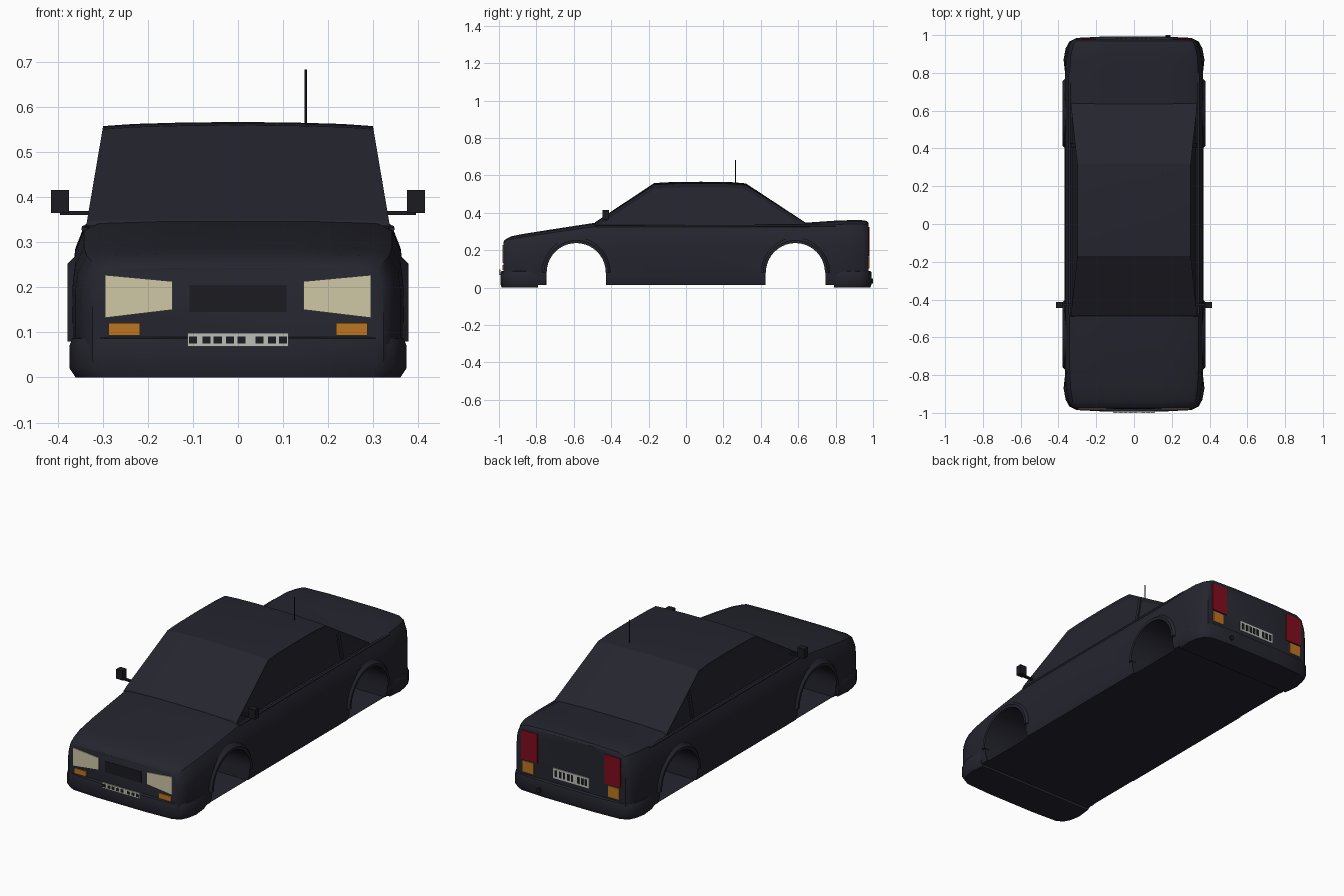
import bpy, bmesh, math
from mathutils import Vector

cube = bpy.data.objects.get("Cube")
if cube:
    bpy.data.objects.remove(cube, do_unlink=True)


def material(name, r, g, b):
    m = bpy.data.materials.new(name)
    m.use_nodes = True
    m.diffuse_color = (r, g, b, 1)
    bsdf = next(n for n in m.node_tree.nodes if n.type == "BSDF_PRINCIPLED")
    bsdf.inputs["Base Color"].default_value = (r, g, b, 1)
    return m


PAINT = material("midnight paint", 0.018, 0.018, 0.028)
TRIM = material("black trim", 0.011, 0.011, 0.015)
CREAM = material("headlight cream", 0.62, 0.57, 0.38)
ORANGE = material("indicator orange", 0.5, 0.18, 0.015)
RED = material("tail light red", 0.22, 0.004, 0.013)
WHITE = material("plate white", 0.5, 0.51, 0.46)


def finish(name, bm, mat, smooth=None):
    bmesh.ops.recalc_face_normals(bm, faces=bm.faces[:])
    me = bpy.data.meshes.new(name)
    bm.to_mesh(me)
    bm.free()
    me.materials.append(mat)
    ob = bpy.data.objects.new(name, me)
    bpy.context.collection.objects.link(ob)
    if smooth:
        select(ob)
        bpy.ops.object.shade_smooth_by_angle(angle=math.radians(smooth))
    return ob


def select(ob):
    bpy.ops.object.select_all(action="DESELECT")
    ob.select_set(True)
    bpy.context.view_layer.objects.active = ob


def loft(name, rings, mat, smooth=None):
    """Skin closed rings of equal length and cap both ends."""
    bm = bmesh.new()
    vs = [[bm.verts.new(p) for p in ring] for ring in rings]
    n = len(rings[0])
    for a, b in zip(vs, vs[1:]):
        for i in range(n):
            j = (i + 1) % n
            bm.faces.new((a[i], a[j], b[j], b[i]))
    bm.faces.new(vs[0])
    bm.faces.new(vs[-1])
    return finish(name, bm, mat, smooth)


def box(name, x0, x1, y0, y1, z0, z1, mat):
    return loft(name, [[(x0, y0, z), (x1, y0, z), (x1, y1, z), (x0, y1, z)]
                       for z in (z0, z1)], mat)


def plate(name, corners, y, mat, depth=0.004):
    """Thin panel in the xz plane, centred on y."""
    return loft(name, [[(x, y + d, z) for x, z in corners] for d in (-depth, depth)], mat)


def rect(x0, x1, z0, z1):
    return [(x0, z0), (x1, z0), (x1, z1), (x0, z1)]


def rod(name, a, b, r, mat, sides=8):
    a, b = Vector(a), Vector(b)
    q = (b - a).to_track_quat("Z", "Y")
    circle = [q @ Vector((r * math.cos(t), r * math.sin(t), 0))
              for t in (math.tau * i / sides for i in range(sides))]
    return loft(name, [[p + c for c in circle] for p in (a, b)], mat, 50)


# Lower body: stations along the length (y, half width, top height)
STATIONS = [(-0.977, 0.322, 0.243), (-0.968, 0.335, 0.256), (-0.935, 0.35, 0.274),
            (-0.87, 0.361, 0.287), (-0.75, 0.367, 0.306), (-0.49, 0.367, 0.346),
            (0, 0.367, 0.349), (0.64, 0.367, 0.347), (0.8, 0.366, 0.358),
            (0.89, 0.36, 0.361), (0.945, 0.346, 0.36), (0.968, 0.333, 0.356),
            (0.976, 0.322, 0.345)]
SECTION = [(0.97, 0), (1, 0.1), (1, 0.62), (0.985, 0.79), (0.93, 0.94), (0.84, 0.985), (0.4, 1)]


def body_ring(y, w, top):
    half = [(w * f, y, 0.015 + (top - 0.015) * h) for f, h in SECTION]
    return half + [(-x, yy, z) for x, yy, z in reversed(half)]


body = loft("body_shell", [body_ring(*s) for s in STATIONS], PAINT)

# Wheel arches cut right through, with flared lips
ARCH_Z, ARCH_R = 0.08, 0.16
angles = [math.pi * i / 20 for i in range(21)]
for end, cy in (("front", -0.587), ("rear", 0.585)):
    outline = [(cy + ARCH_R * math.cos(a), ARCH_Z + ARCH_R * math.sin(a)) for a in angles]
    outline += [(cy - ARCH_R, -0.1), (cy + ARCH_R, -0.1)]
    cutter = loft("arch_cutter", [[(x, y, z) for y, z in outline] for x in (-0.6, 0.6)], PAINT)
    cutter.hide_render = True
    select(body)
    cut = body.modifiers.new("arch", "BOOLEAN")
    cut.operation, cut.solver, cut.object = "DIFFERENCE", "EXACT", cutter
    bpy.ops.object.modifier_apply(modifier=cut.name)
    bpy.data.objects.remove(cutter, do_unlink=True)
    for side, s in (("left", 1), ("right", -1)):
        lip = [(0.158, 0.345), (0.158, 0.377), (0.172, 0.378), (0.192, 0.358)]
        loft(f"{end}_{side}_arch_lip",
             [[(s * x, cy + r * math.cos(a), ARCH_Z + r * math.sin(a)) for r, x in lip]
              for a in angles], PAINT, 40)
select(body)
bpy.ops.object.shade_smooth_by_angle(angle=math.radians(32))

# Thin underside panel
bm = bmesh.new()
bm.faces.new([bm.verts.new(p) for p in
              ((-0.35, -0.9, 0.013), (-0.35, 0.9, 0.013), (0.35, 0.9, 0.013), (0.35, -0.9, 0.013))])
finish("floor_panel", bm, PAINT)

# Cabin: side profile swept across the width, with recessed side windows
PROFILE = [(-0.49, 0.335), (-0.485, 0.347), (-0.17, 0.55), (-0.08, 0.555), (0.08, 0.557),
           (0.24, 0.555), (0.32, 0.548), (0.635, 0.347), (0.64, 0.335)]


def cabin_width(z):
    return 0.335 - (z - 0.345) * 0.17


bm = bmesh.new()
rows = []
for y, z in PROFILE:
    crown = 0.009 if z > 0.5 else 0.003
    rows.append([bm.verts.new((f * cabin_width(z), y, z + crown * (1 - f * f) ** 0.7))
                 for f in (-1, -0.77, -0.4, 0, 0.4, 0.77, 1)])
for a, b in zip(rows, rows[1:]):
    for i in range(len(a) - 1):
        bm.faces.new((a[i], a[i + 1], b[i + 1], b[i]))
sides = [bm.faces.new([r[i] for r in rows]) for i in (0, -1)]
bmesh.ops.recalc_face_normals(bm, faces=bm.faces[:])
bmesh.ops.inset_region(bm, faces=sides, thickness=0.02, depth=-0.009)
finish("cabin", bm, PAINT, 15)

for side, s in (("left", 1), ("right", -1)):
    # Window divider, belt moulding and door mirror
    loft(f"{side}_window_pillar",
         [[(s * (cabin_width(z) - d), y, z) for d, y in
           ((0.012, 0.405), (0.002, 0.405), (0.002, 0.425), (0.012, 0.425))]
          for z in (0.345, 0.475)], PAINT)
    rod(f"{side}_belt_moulding", (s * 0.341, -0.48, 0.328), (s * 0.341, 0.9 - 0.1, 0.331),
        0.006, PAINT)
    box(f"{side}_mirror_arm", s * 0.31, s * 0.395, -0.435, -0.42, 0.36, 0.369, TRIM)
    box(f"{side}_mirror", s * 0.375, s * 0.414, -0.446, -0.412, 0.364, 0.415, TRIM)

    # Lamps
    plate(f"{side}_headlight", [(s * x, z) for x, z in
          ((0.145, 0.15), (0.295, 0.132), (0.295, 0.227), (0.145, 0.213))], -0.977, CREAM)
    plate(f"{side}_front_indicator", rect(s * 0.217, s * 0.287, 0.093, 0.121), -0.978, ORANGE)
    plate(f"{side}_tail_light", rect(s * 0.2, s * 0.295, 0.17, 0.325), 0.977, RED)
    plate(f"{side}_rear_indicator", rect(s * 0.223, s * 0.288, 0.103, 0.162), 0.977, ORANGE)

# Bumpers wrapping round each end
PLAN = [(0.364, 0.79), (0.373, 0.87), (0.362, 0.93), (0.343, 0.965), (0.305, 0.985), (0.15, 0.993)]
for end, s in (("front", -1), ("rear", 1)):
    plan = PLAN + [(-x, y) for x, y in reversed(PLAN)]
    loft(f"{end}_bumper",
         [[(x * k, s * (0.79 + (y - 0.79) * k), z) for x, y in plan]
          for z, k in ((0, 0.965), (0.02, 1), (0.072, 1), (0.086, 0.985), (0.09, 0.95))],
         PAINT, 35)

# Grille panel
plate("grille_panel", rect(-0.108, 0.108, 0.145, 0.205), -0.977, TRIM, 0.002)

# Blank registration plates with plain dark blocks
plate("front_plate", rect(-0.112, 0.112, 0.068, 0.098), -0.995, WHITE, 0.004)
plate("rear_plate", rect(-0.107, 0.107, 0.115, 0.17), 0.977, WHITE, 0.003)
for i, x in enumerate((-0.1, -0.07, -0.045, -0.018, 0.008, 0.048, 0.075, 0.1)):
    plate(f"front_plate_block_{i}", rect(x - 0.009, x + 0.009, 0.075, 0.091), -0.998, TRIM, 0.002)
    plate(f"rear_plate_block_{i}", rect(-x * 0.9 - 0.007, -x * 0.9 + 0.007, 0.125, 0.16),
          0.98, TRIM, 0.001)

# Aerial and exhaust
rod("aerial", (0.15, 0.265, 0.55), (0.15, 0.265, 0.682), 0.0025, TRIM)
rod("exhaust_pipe", (0.18, 0.9, 0.035), (0.18, 1.0, 0.035), 0.013, TRIM, 12)
